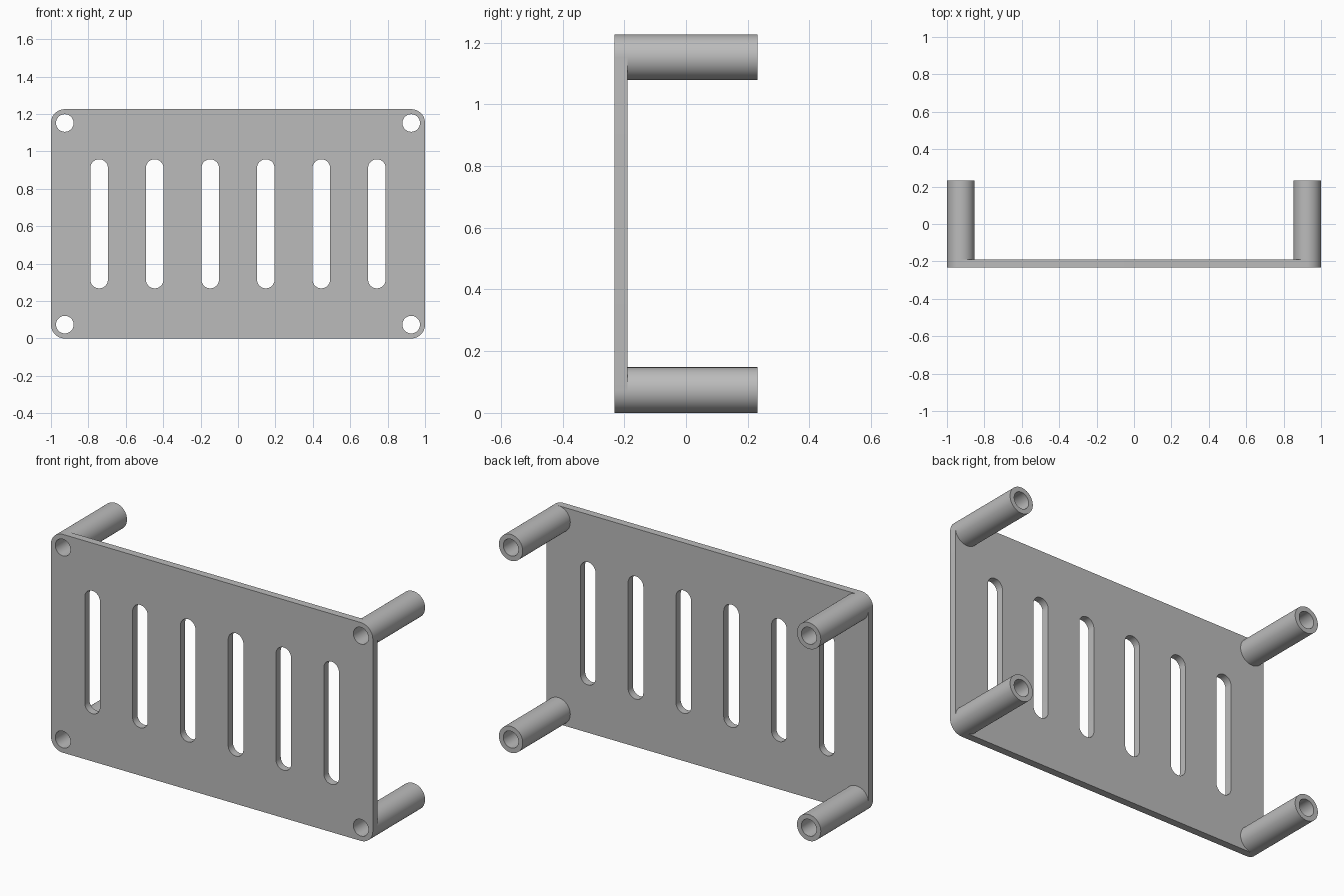
import bpy, bmesh
from math import sin, cos, pi, radians

cube = bpy.data.objects.get("Cube")
if cube:
    bpy.data.objects.remove(cube)

FRONT, PLATE_BACK, POST_BACK = -0.232, -0.19, 0.232
HEIGHT = 1.226
POST_R, HOLE_R = 0.074, 0.047
CORNER_X = 1 - POST_R
LOW, HIGH = POST_R, HEIGHT - POST_R
STEPS = 12  # segments per quarter turn

grey = bpy.data.materials.new("plain grey")
grey.use_nodes = True
colour = (0.5, 0.5, 0.5, 1)
grey.diffuse_color = colour
grey.node_tree.nodes["Principled BSDF"].inputs["Base Color"].default_value = colour


def rounded_outline(x0, x1, z0, z1, r):
    """Loop of (x, z) points around four corner centres; equal centres give a circle or slot."""
    points = []
    for quarter, (cx, cz) in enumerate([(x1, z1), (x0, z1), (x0, z0), (x1, z0)]):
        for i in range(STEPS + 1):
            a = (quarter + i / STEPS) * pi / 2
            p = (cx + r * cos(a), cz + r * sin(a))
            if not points or abs(p[0] - points[-1][0]) + abs(p[1] - points[-1][1]) > 1e-5:
                points.append(p)
    if abs(points[0][0] - points[-1][0]) + abs(points[0][1] - points[-1][1]) < 1e-5:
        points.pop()
    return points


def circle(x, z, r):
    return rounded_outline(x, x, z, z, r)


def extruded(name, loops, y0, y1):
    """Fill the first loop minus the others, then extrude it from y0 to y1."""
    bm = bmesh.new()
    for loop in loops:
        verts = [bm.verts.new((x, y0, z)) for x, z in loop]
        for a, b in zip(verts, verts[1:] + verts[:1]):
            bm.edges.new((a, b))
    bmesh.ops.triangle_fill(bm, edges=bm.edges[:], use_beauty=True, normal=(0, -1, 0))
    result = bmesh.ops.extrude_face_region(bm, geom=bm.faces[:], use_keep_orig=True)
    for v in result["geom"]:
        if isinstance(v, bmesh.types.BMVert):
            v.co.y = y1
    bmesh.ops.recalc_face_normals(bm, faces=bm.faces[:])
    mesh = bpy.data.meshes.new(name)
    bm.to_mesh(mesh)
    bm.free()
    mesh.materials.append(grey)
    obj = bpy.data.objects.new(name, mesh)
    bpy.context.collection.objects.link(obj)
    bpy.ops.object.select_all(action="DESELECT")
    obj.select_set(True)
    bpy.context.view_layer.objects.active = obj
    bpy.ops.object.shade_smooth_by_angle(angle=radians(30))
    return obj


corners = {
    "lower_left": (CORNER_X, LOW), "lower_right": (-CORNER_X, LOW),
    "upper_left": (CORNER_X, HIGH), "upper_right": (-CORNER_X, HIGH),
}

# Front plate with six vent slots and four screw holes
plate = [rounded_outline(-CORNER_X, CORNER_X, LOW, HIGH, POST_R)]
for i in range(6):
    x = (i - 2.5) * 0.297
    plate.append(rounded_outline(x, x, 0.315, 0.911, HOLE_R))
plate += [circle(x, z, HOLE_R) for x, z in corners.values()]
extruded("slotted_plate", plate, FRONT, PLATE_BACK)

# Hollow standoff posts behind the corners
for place, (x, z) in corners.items():
    extruded(place + "_post", [circle(x, z, POST_R), circle(x, z, HOLE_R)], PLATE_BACK, POST_BACK)
